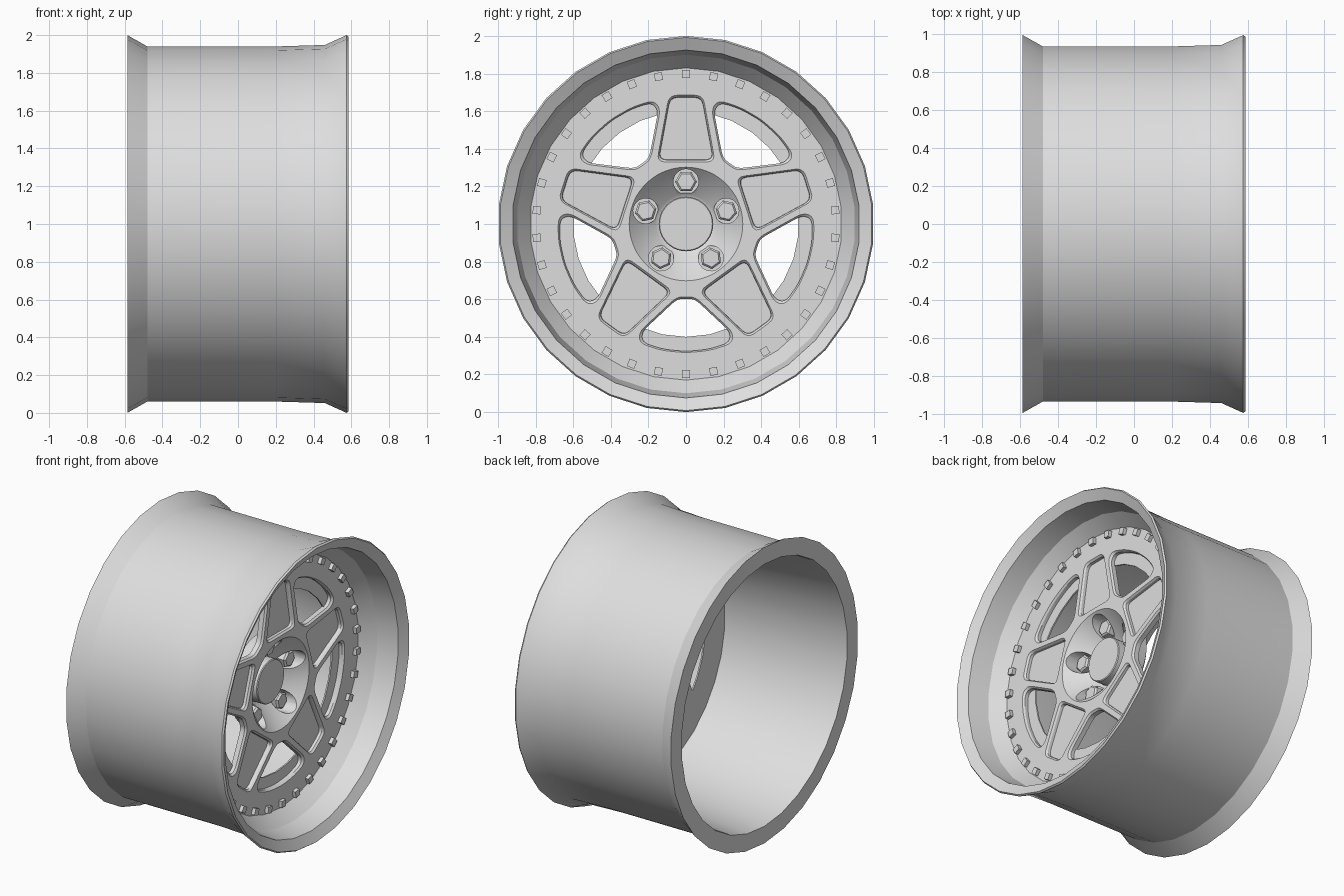
import bpy, bmesh
from math import sin, cos, pi, radians
from mathutils import Vector, Matrix

if "Cube" in bpy.data.objects:
    bpy.data.objects.remove(bpy.data.objects["Cube"])

metal = bpy.data.materials.new("grey_metal")
metal.use_nodes = True
GREY = (0.73, 0.73, 0.73, 1)
metal.diffuse_color = GREY
metal.node_tree.nodes["Principled BSDF"].inputs["Base Color"].default_value = GREY

FACE = 0.32      # x of the wheel centre's outer face
BACK = 0.275     # x of the disc's rear face
HUB = Vector((0, 0, 1))


def finish(name, bm, smooth=True):
    bmesh.ops.recalc_face_normals(bm, faces=bm.faces[:])
    mesh = bpy.data.meshes.new(name)
    bm.to_mesh(mesh)
    bm.free()
    ob = bpy.data.objects.new(name, mesh)
    bpy.context.collection.objects.link(ob)
    mesh.materials.append(metal)
    if smooth:
        smooth_object(ob)
    return ob


def smooth_object(ob):
    bpy.ops.object.select_all(action='DESELECT')
    ob.select_set(True)
    bpy.context.view_layer.objects.active = ob
    bpy.ops.object.shade_smooth_by_angle(angle=radians(27))


def lathe(profile, steps, centre=HUB):
    """Spin (radius, x) points about the x axis; profiles off the axis are closed."""
    bm = bmesh.new()
    vs = [bm.verts.new((x, 0, r)) for r, x in profile]
    es = [bm.edges.new(p) for p in zip(vs, vs[1:])]
    if profile[0][0] > 0:
        es.append(bm.edges.new((vs[-1], vs[0])))
    bmesh.ops.spin(bm, geom=vs + es, cent=(0, 0, 0), axis=(1, 0, 0),
                   angle=2 * pi, steps=steps)
    bmesh.ops.remove_doubles(bm, verts=bm.verts[:], dist=1e-4)
    bmesh.ops.translate(bm, verts=bm.verts[:], vec=centre)
    return bm


def polar(u, r, a, x=0):
    """Tangential offset u and radius r at clockwise angle a from the top."""
    return Vector((x, u * cos(a) + r * sin(a), 1 + r * cos(a) - u * sin(a)))


def rounded(corners, size):
    pts = [Vector(c) for c in corners]
    out = []
    for i, p in enumerate(pts):
        ends = []
        for q in (pts[i - 1], pts[(i + 1) % len(pts)]):
            d = q - p
            ends.append(p + d.normalized() * min(size, 0.45 * d.length))
        for k in range(6):
            t = k / 5
            out.append(ends[0] * (1 - t) ** 2 + p * 2 * t * (1 - t) + ends[1] * t * t)
    return out


def loft(bm, outline, layers, a):
    """Add a closed prism through (x, scale) layers."""
    mid = sum(outline, Vector((0, 0))) / len(outline)
    rings = []
    for x, s in layers:
        ring = [mid + (p - mid) * s for p in outline]
        rings.append([bm.verts.new(polar(p.x, p.y, a, x)) for p in ring])
    n = len(outline)
    for lo, hi in zip(rings, rings[1:]):
        for i in range(n):
            j = (i + 1) % n
            bm.faces.new((lo[i], lo[j], hi[j], hi[i]))
    bm.faces.new(rings[0])
    bm.faces.new(rings[-1])


def mirrored(half):
    return half + [(-u, r) for u, r in reversed(half) if u > 0]


# Barrel with both flanges, the stepped outer lip and the inner mounting ring
finish("rim_barrel", lathe([
    (1, 0.575), (0.992, 0.586), (0.925, 0.55), (0.9, 0.41), (0.83, FACE),
    (0.83, 0.285), (0.6, 0.285), (0.6, BACK), (0.81, BACK), (0.88, -0.57),
    (0.885, -0.586), (1, -0.586), (0.94, -0.48), (0.94, 0.2), (0.948, 0.46)], 30))

# Wheel centre: flat disc with a conical bowl and a rear boss
centre = finish("wheel_centre", lathe([
    (0, 0.16), (0.13, 0.16), (0.16, 0.175), (0.285, 0.302), (0.302, FACE),
    (0.85, FACE), (0.85, BACK), (0.31, BACK), (0.30, 0.15), (0.26, 0.12),
    (0, 0.12)], 60), False)

# Cutters: windows, spoke pockets and nut seats, five of each
window = rounded(mirrored([(0, 0.387), (0.052, 0.39), (0.25, 0.575),
                           (0.245, 0.635), (0.13, 0.672), (0, 0.685)]), 0.045)
pocket = rounded(mirrored([(0.155, 0.33), (0.09, 0.685)]), 0.045)
seat = [Vector((0.067 * cos(k * pi / 12), 0.225 + 0.067 * sin(k * pi / 12)))
        for k in range(24)]
cut = bmesh.new()
for i in range(5):
    a = i * 2 * pi / 5
    loft(cut, window, [(0.2, 0.94), (0.308, 0.94), (FACE, 1), (0.4, 1)], a + pi / 5)
    loft(cut, pocket, [(0.29, 0.93), (0.308, 0.94), (FACE, 1), (0.4, 1)], a)
    loft(cut, seat, [(0.18, 1), (0.4, 1)], a)
cutter = finish("centre_cutter", cut, False)
cutter.hide_render = True
mod = centre.modifiers.new("cutouts", 'BOOLEAN')
mod.operation = 'DIFFERENCE'
mod.solver = 'EXACT'
mod.object = cutter
bpy.context.view_layer.objects.active = centre
bpy.ops.object.modifier_apply(modifier=mod.name)
bpy.data.objects.remove(cutter)
smooth_object(centre)

# Centre cap
finish("centre_cap", lathe([(0, 0.245), (0.14, 0.245), (0.145, 0.24),
                            (0.145, 0.14), (0, 0.14)], 40))

# Hexagonal wheel nuts
for i in range(5):
    bm = lathe([(0, 0.24), (0.047, 0.24), (0.058, 0.228), (0.058, 0.16), (0, 0.16)],
               6, Vector())
    a = i * 2 * pi / 5
    bmesh.ops.rotate(bm, verts=bm.verts[:], cent=(0, 0, 0),
                     matrix=Matrix.Rotation(pi / 6 - a, 3, 'X'))
    bmesh.ops.translate(bm, verts=bm.verts[:], vec=polar(0, 0.225, a))
    finish(f"wheel_nut_{i + 1}", bm, False)

# Ring of small square bolts round the disc edge
bm = bmesh.new()
COUNT = 34
for i in range(COUNT):
    a = i * 2 * pi / COUNT
    place = (Matrix.Translation(polar(0, 0.797, a, FACE + 0.006))
             @ Matrix.Rotation(-a, 4, 'X')
             @ Matrix.Diagonal((0.036, 0.042, 0.042, 1)))
    bmesh.ops.create_cube(bm, size=1, matrix=place)
finish("edge_bolts", bm, False)
